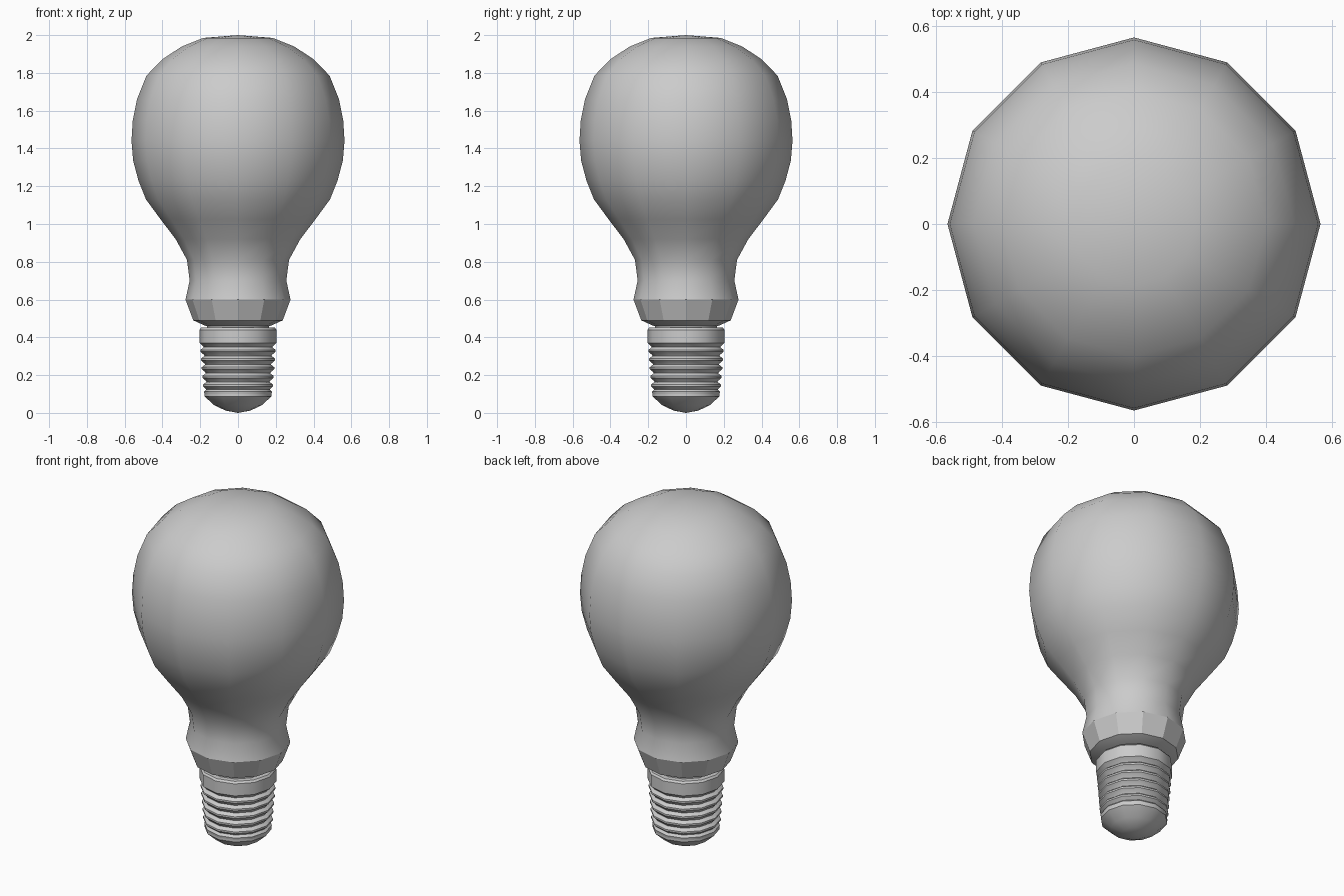
import bpy, bmesh, math

if "Cube" in bpy.data.objects:
    bpy.data.objects.remove(bpy.data.objects["Cube"])

SIDES = 12

def lathe(name, profile, angle):
    """Revolve (radius, z) points, listed bottom to top, about z."""
    bm = bmesh.new()
    rings = []
    for r, z in profile:
        if r == 0:
            rings.append([bm.verts.new((0, 0, z))] * SIDES)
        else:
            rings.append([bm.verts.new((r * math.cos(a), r * math.sin(a), z))
                          for a in (2 * math.pi * i / SIDES for i in range(SIDES))])
    for lo, hi in zip(rings, rings[1:]):
        for i in range(SIDES):
            j = (i + 1) % SIDES
            corners = list(dict.fromkeys((lo[i], lo[j], hi[j], hi[i])))
            bm.faces.new(corners)
    bmesh.ops.recalc_face_normals(bm, faces=bm.faces)
    mesh = bpy.data.meshes.new(name)
    bm.to_mesh(mesh)
    bm.free()
    obj = bpy.data.objects.new(name, mesh)
    bpy.context.collection.objects.link(obj)
    bpy.ops.object.select_all(action='DESELECT')
    obj.select_set(True)
    bpy.context.view_layer.objects.active = obj
    bpy.ops.object.shade_smooth_by_angle(angle=math.radians(angle))
    return obj

# Glass envelope
lathe("glass_bulb", [
    (0.278, 0.60), (0.256, 0.70), (0.27, 0.81), (0.33, 0.92), (0.41, 1.025),
    (0.487, 1.13), (0.527, 1.23), (0.555, 1.335), (0.564, 1.44), (0.557, 1.55),
    (0.535, 1.66), (0.485, 1.785), (0.40, 1.873), (0.297, 1.94),
    (0.185, 1.985), (0, 2.0)], 50)

# Collar between glass and screw base
lathe("collar", [(0, 0.455), (0.17, 0.46), (0.237, 0.49), (0.278, 0.60)], 28)

# Screw base: tapered ridges below a plain band
thread = [(0.178, 0.10), (0.18, 0.112)]
for i in range(5):
    z = 0.145 + 0.046 * i
    r = 0.185 + 0.0035 * i
    thread += [(r - 0.018, z - 0.021), (r, z - 0.005),
               (r, z + 0.005), (r - 0.018, z + 0.019)]
thread += [(0.19, 0.358), (0.204, 0.37), (0.204, 0.44), (0.195, 0.451),
           (0.165, 0.451), (0.165, 0.46)]
lathe("screw_base", thread, 35)

# Rounded contact tip
lathe("contact_tip", [(0, 0.0), (0.065, 0.012), (0.125, 0.04),
                      (0.178, 0.088), (0.178, 0.10), (0.16, 0.108)], 40)
